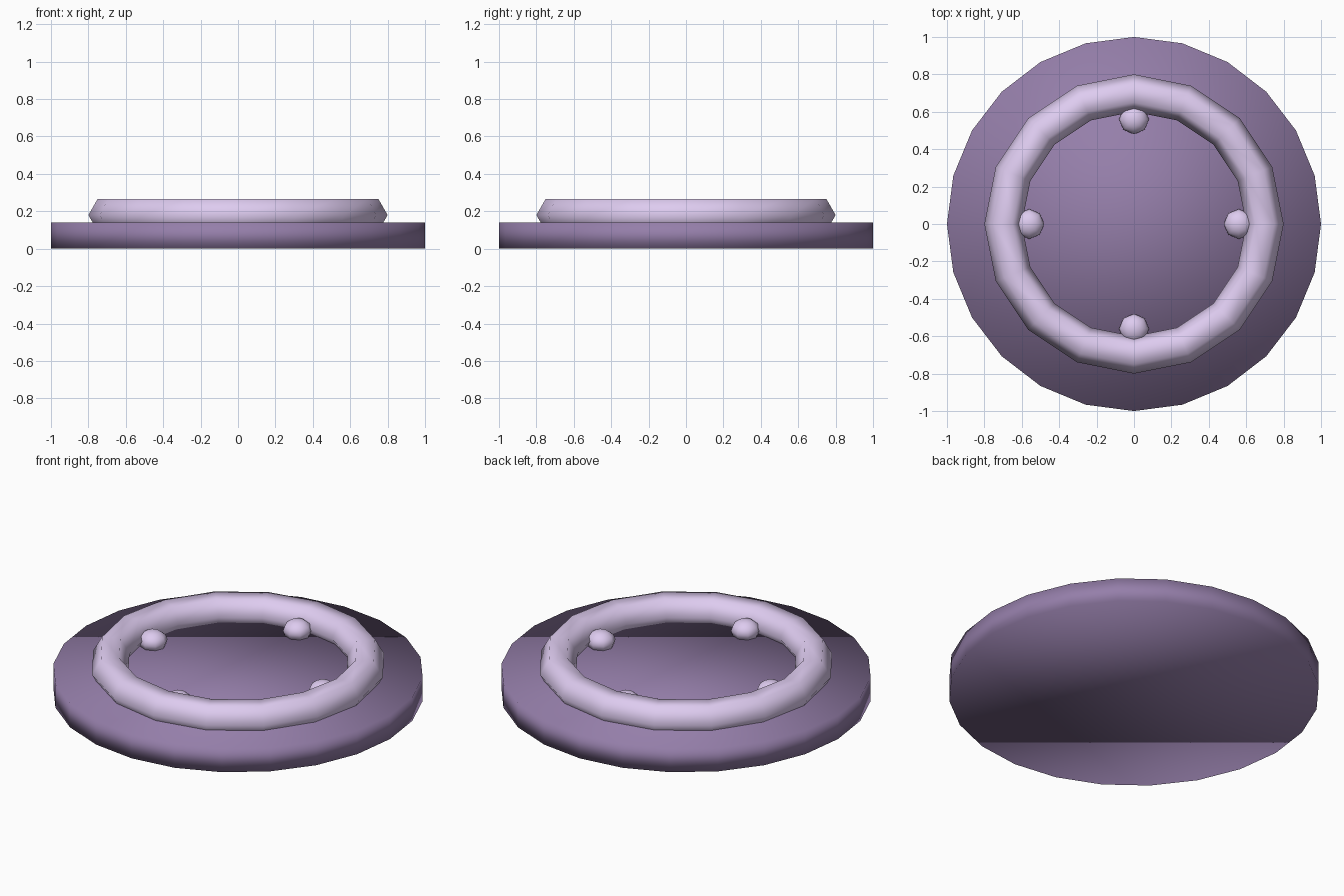
import bpy
from math import cos, sin, pi

if "Cube" in bpy.data.objects:
    bpy.data.objects.remove(bpy.data.objects["Cube"])


def material(name, color):
    mat = bpy.data.materials.new(name)
    mat.diffuse_color = (*color, 1)
    mat.use_nodes = True
    mat.node_tree.nodes["Principled BSDF"].inputs["Base Color"].default_value = mat.diffuse_color
    return mat


def finish(name, mat):
    obj = bpy.context.object
    obj.name = name
    obj.data.materials.append(mat)
    bpy.ops.object.shade_smooth()
    return obj


dark = material("dark_lilac", (0.30, 0.21, 0.40))
pale = material("pale_lilac", (0.73, 0.60, 0.87))

# Base disc
bpy.ops.mesh.primitive_cylinder_add(vertices=24, radius=1, depth=0.14, location=(0, 0, 0.07))
finish("base_disc", dark)

# Raised ring, half sunk into the disc
bpy.ops.mesh.primitive_torus_add(major_segments=16, minor_segments=6, major_radius=0.7,
                                 minor_radius=0.1, location=(0, 0, 0.18))
finish("raised_ring", pale)

# Four flattened beads against the inside of the ring
for i in range(4):
    a = i * pi / 2
    bpy.ops.mesh.primitive_uv_sphere_add(segments=8, ring_count=6, radius=0.08,
                                         location=(0.56 * cos(a), 0.56 * sin(a), 0.17))
    bead = finish(f"bead_{i + 1}", pale)
    bead.scale.z = 0.75
